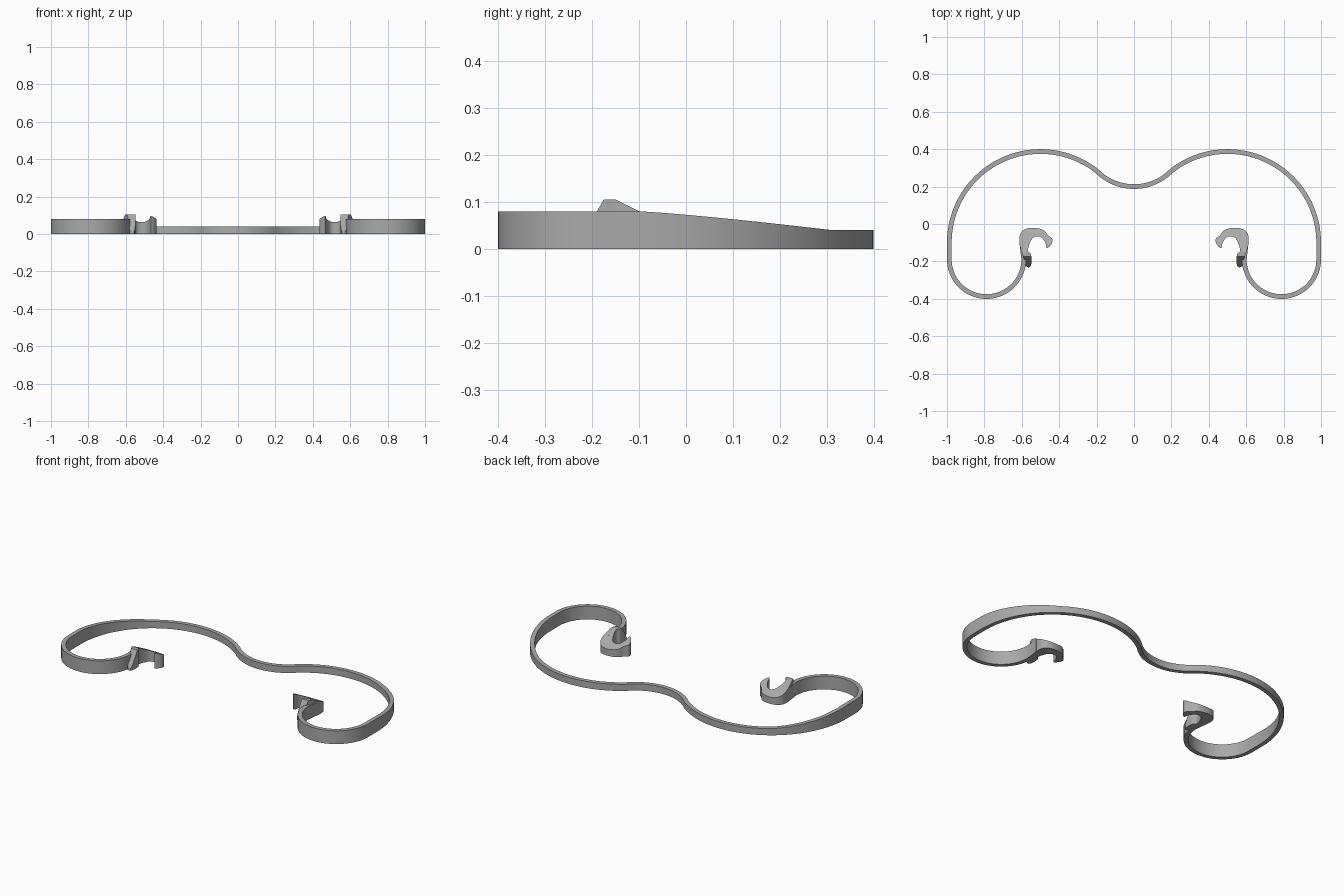
import bpy, bmesh
from math import sin, cos, radians, pi
from mathutils import Vector

cube = bpy.data.objects.get("Cube")
if cube:
    bpy.data.objects.remove(cube, do_unlink=True)

grey = bpy.data.materials.new("matte grey")
grey.use_nodes = True
tone = (0.4, 0.4, 0.4, 1)
grey.diffuse_color = tone
grey.node_tree.nodes["Principled BSDF"].inputs["Base Color"].default_value = tone

THICK = 0.025


def finish(bm, name):
    bmesh.ops.recalc_face_normals(bm, faces=bm.faces)
    mesh = bpy.data.meshes.new(name)
    bm.to_mesh(mesh)
    bm.free()
    obj = bpy.data.objects.new(name, mesh)
    bpy.context.collection.objects.link(obj)
    mesh.materials.append(grey)
    bpy.ops.object.select_all(action="DESELECT")
    obj.select_set(True)
    bpy.context.view_layer.objects.active = obj
    bpy.ops.object.shade_smooth_by_angle(angle=radians(30))
    return obj


def arc(cx, cy, r, a0, a1, n):
    angles = [radians(a0 + (a1 - a0) * i / n) for i in range(n + 1)]
    return [Vector((cx + r * cos(a), cy + r * sin(a))) for a in angles]


def smooth_loop(pts, steps):
    # closed Catmull-Rom curve through the outline points
    out = []
    n = len(pts)
    for i in range(n):
        a, b, c, d = (Vector(pts[(i + k) % n]) for k in (-1, 0, 1, 2))
        for s in range(steps):
            t = s / steps
            out.append(0.5 * (2 * b + (c - a) * t + (2 * a - 5 * b + 4 * c - d) * t * t
                              + (3 * b - a - 3 * c + d) * t ** 3))
    return out


# Half of the band: centre dip, large bow, small end loop
half = arc(0, 0.48, 0.28, -90, -49.4, 12)
half += arc(0.5, -0.1, 0.4875, 130.6, 0, 40)[1:]
half += arc(0.7885, -0.189, 0.199, 0, -180, 36)
half += [Vector((0.594, -0.15)), Vector((0.6, -0.1))]
path = [Vector((-p.x, p.y)) for p in reversed(half[1:])] + half


def band_height(p):
    if abs(p.x) < 0.5:
        return 0.04
    t = min(max((p.y + 0.1) / 0.4, 0), 1)
    return 0.08 - 0.04 * t ** 1.2


bm = bmesh.new()
rings = []
for i, p in enumerate(path):
    d = (path[min(i + 1, len(path) - 1)] - path[max(i - 1, 0)]).normalized()
    side = Vector((-d.y, d.x)) * THICK / 2
    h = band_height(p)
    a, b = p + side, p - side
    rings.append([bm.verts.new((q.x, q.y, z)) for q, z in ((a, 0), (b, 0), (b, h), (a, h))])
for r, s in zip(rings, rings[1:]):
    for k in range(4):
        m = (k + 1) % 4
        bm.faces.new((r[k], r[m], s[m], s[k]))
bm.faces.new(rings[0])
bm.faces.new(rings[-1])
finish(bm, "spring_band")

# Hooked clip outline, for the left side
HOOK = [(0.605, -0.14), (0.613, -0.07), (0.59, -0.032), (0.54, -0.02), (0.485, -0.032),
        (0.46, -0.06), (0.437, -0.08), (0.441, -0.107), (0.466, -0.13), (0.474, -0.10),
        (0.50, -0.068), (0.538, -0.072), (0.56, -0.11), (0.566, -0.145), (0.55, -0.165),
        (0.552, -0.225), (0.578, -0.225), (0.59, -0.18)]

# Sloping cuts that shape the clip top: point and upward normal
CUTS = [((0, 0, 0.105), (0, 0, 1)),
        ((0, -0.10, 0.08), (0, 0.5, 1)),
        ((0, -0.19, 0.08), (0, -1.67, 1))]


def clip(side, name):
    bm = bmesh.new()
    base = bm.faces.new([bm.verts.new((side * p.x, p.y, 0)) for p in smooth_loop(HOOK, 4)])
    up = bmesh.ops.extrude_face_region(bm, geom=[base], use_keep_orig=True)
    for v in up["geom"]:
        if isinstance(v, bmesh.types.BMVert):
            v.co.z = 0.2
    bmesh.ops.recalc_face_normals(bm, faces=bm.faces)
    for co, no in CUTS:
        bmesh.ops.bisect_plane(bm, geom=bm.verts[:] + bm.edges[:] + bm.faces[:], dist=1e-5,
                               plane_co=co, plane_no=no, clear_outer=True)
        rim = [e for e in bm.edges if e.is_boundary]
        bmesh.ops.holes_fill(bm, edges=rim, sides=0)
    finish(bm, name)


clip(1, "left_clip")
clip(-1, "right_clip")
